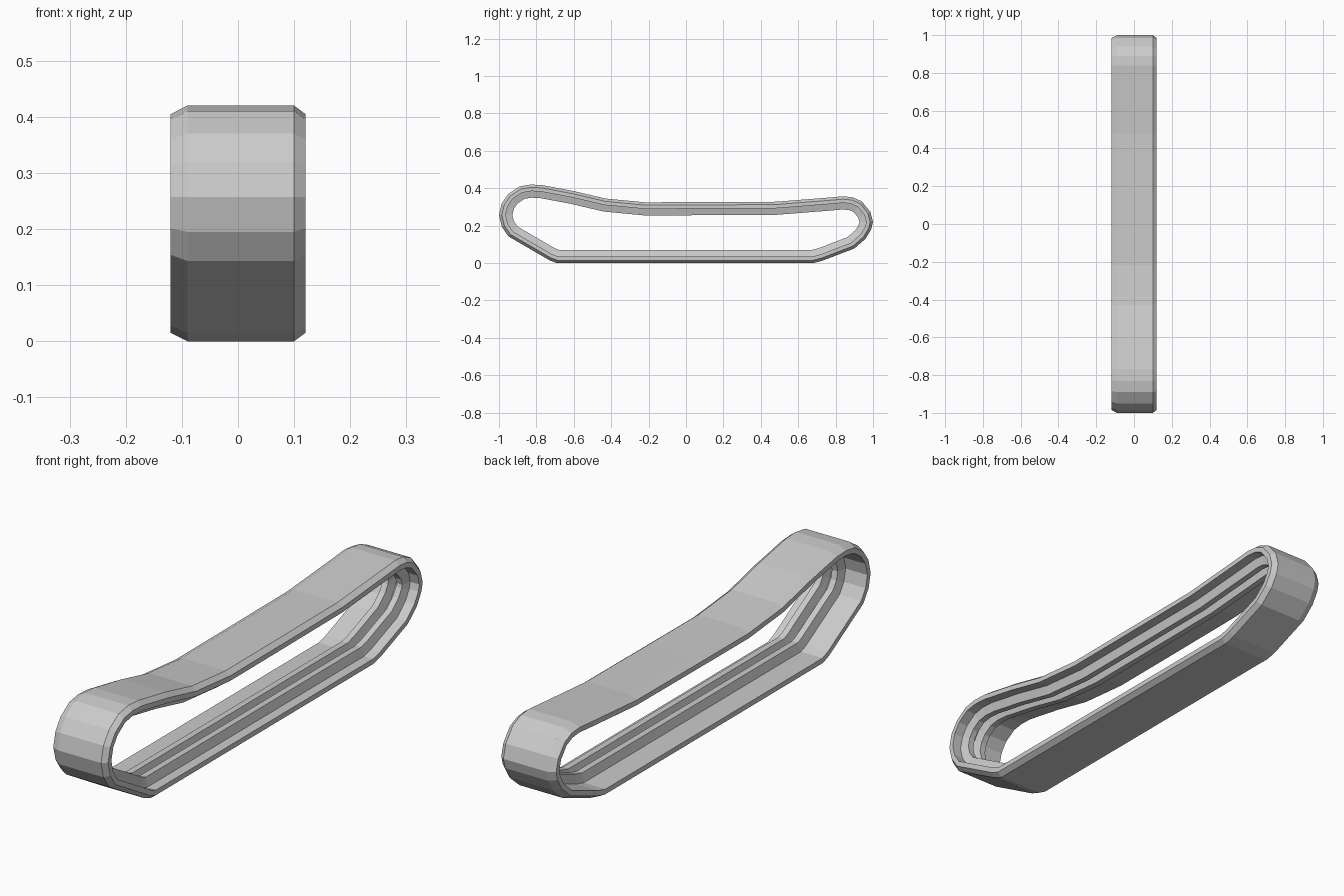
import bpy, bmesh
from mathutils import Vector

if "Cube" in bpy.data.objects:
    bpy.data.objects.remove(bpy.data.objects["Cube"])

# Outer side outline of the belt (y, z), counter-clockwise seen from +x
PATH = [(-0.69, 0), (0.68, 0), (0.73, 0.013), (0.90, 0.078), (0.96, 0.13),
        (0.99, 0.18), (1.0, 0.22), (0.985, 0.275), (0.94, 0.33), (0.89, 0.352),
        (0.84, 0.357), (0.76, 0.35), (0.48, 0.328), (0.10, 0.326), (-0.22, 0.325),
        (-0.43, 0.345), (-0.60, 0.385), (-0.77, 0.417), (-0.83, 0.42),
        (-0.89, 0.41), (-0.95, 0.37), (-0.985, 0.32), (-1.0, 0.257),
        (-0.985, 0.195), (-0.95, 0.143), (-0.73, 0.015)]

# Belt cross-section (x, depth inward): chamfered outside, two guide ribs inside
SECTION = [(-0.09, 0), (0.10, 0), (0.12, 0.015), (0.12, 0.035),
           (0.08, 0.035), (0.07, 0.07), (0.045, 0.07), (0.035, 0.035),
           (0.02, 0.035), (0.01, 0.07), (-0.015, 0.07), (-0.025, 0.035),
           (-0.12, 0.035), (-0.12, 0.015)]


def inward_miters(points):
    """Mitred inward offset direction at each point of a closed outline."""
    pts = [Vector(p) for p in points]
    result = []
    for i, p in enumerate(pts):
        a = (p - pts[i - 1]).normalized()
        b = (pts[(i + 1) % len(pts)] - p).normalized()
        na, nb = Vector((-a.y, a.x)), Vector((-b.y, b.x))
        result.append((na + nb) / (1 + na.dot(nb)))
    return result


def sweep(name, path, section):
    """Sweep a closed section round a closed path."""
    bm = bmesh.new()
    rings = [[bm.verts.new((x, y + m.x * d, z + m.y * d)) for x, d in section]
             for (y, z), m in zip(path, inward_miters(path))]
    n = len(section)
    for i, ring in enumerate(rings):
        nxt = rings[(i + 1) % len(rings)]
        for j in range(n):
            k = (j + 1) % n
            bm.faces.new((ring[j], ring[k], nxt[k], nxt[j]))
    bmesh.ops.recalc_face_normals(bm, faces=bm.faces)
    mesh = bpy.data.meshes.new(name)
    bm.to_mesh(mesh)
    bm.free()
    obj = bpy.data.objects.new(name, mesh)
    bpy.context.collection.objects.link(obj)
    return obj


# Continuous track belt
sweep("track_belt", PATH, SECTION)
